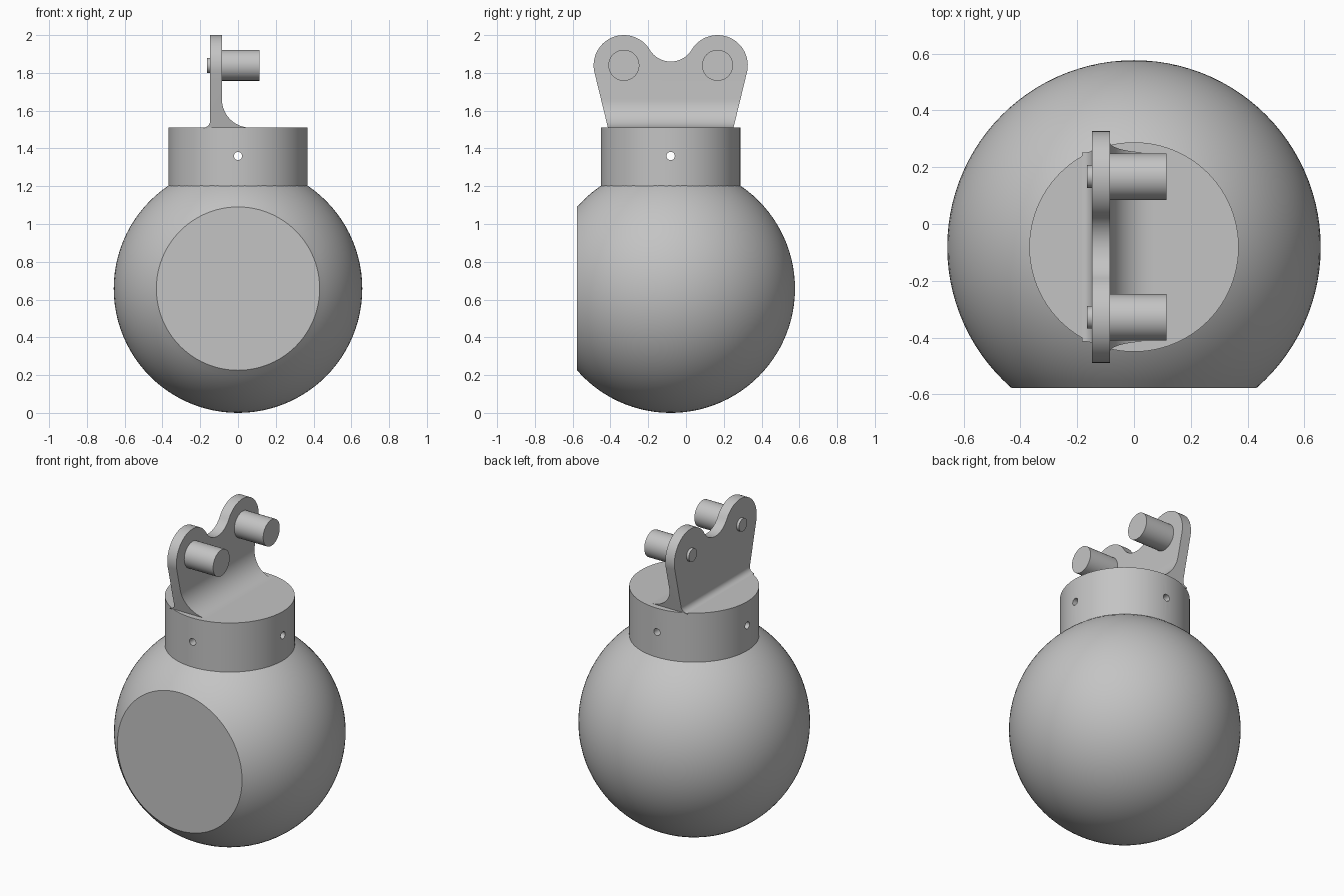
import bpy, bmesh
from math import sin, cos, radians, sqrt, acos, tau
from mathutils import Matrix, Vector

if "Cube" in bpy.data.objects:
    bpy.data.objects.remove(bpy.data.objects["Cube"])

grey = bpy.data.materials.new("plain grey")
grey.use_nodes = True
grey.diffuse_color = (0.55, 0.55, 0.55, 1)
grey.node_tree.nodes["Principled BSDF"].inputs["Base Color"].default_value = grey.diffuse_color

CY = -0.081          # shared centre line in y
R = 0.658            # globe radius
AXES = {"X": Matrix.Rotation(radians(90), 4, "Y"),
        "Y": Matrix.Rotation(radians(-90), 4, "X"),
        "Z": Matrix.Identity(4)}


def finish(name, bm):
    bmesh.ops.recalc_face_normals(bm, faces=bm.faces)
    mesh = bpy.data.meshes.new(name)
    bm.to_mesh(mesh)
    bm.free()
    mesh.materials.append(grey)
    ob = bpy.data.objects.new(name, mesh)
    bpy.context.collection.objects.link(ob)
    return ob


def lathe(name, profile, axis, centre, steps=64):
    """Revolve (radius, height) points about an axis through centre."""
    bm = bmesh.new()
    verts = [bm.verts.new((r, 0, h)) for r, h in profile]
    edges = [bm.edges.new(pair) for pair in zip(verts, verts[1:])]
    bmesh.ops.spin(bm, geom=verts + edges, cent=(0, 0, 0), axis=(0, 0, 1),
                   angle=tau, steps=steps)
    bmesh.ops.remove_doubles(bm, verts=bm.verts, dist=1e-5)
    bm.transform(Matrix.Translation(centre) @ AXES[axis])
    return finish(name, bm)


def rod(name, radius, start, end, axis, centre, steps=48):
    return lathe(name, [(0, start), (radius, start), (radius, end), (0, end)],
                 axis, centre, steps)


def prism(name, points, direction):
    """Extrude a closed outline of 3D points along direction."""
    bm = bmesh.new()
    face = bm.faces.new([bm.verts.new(p) for p in points])
    out = bmesh.ops.extrude_face_region(bm, geom=[face])["geom"]
    bmesh.ops.translate(bm, vec=Vector(direction),
                        verts=[v for v in out if isinstance(v, bmesh.types.BMVert)])
    return finish(name, bm)


def arc(cx, cz, r, a0, a1, n=16):
    steps = [radians(a0 + (a1 - a0) * i / n) for i in range(n + 1)]
    return [(cx + r * cos(a), cz + r * sin(a)) for a in steps]


def boolean(ob, tool, operation):
    mod = ob.modifiers.new(operation.lower(), "BOOLEAN")
    mod.operation, mod.object, mod.solver = operation, tool, "EXACT"
    tool.hide_render = True
    tool.hide_set(True)


def apply_modifiers(ob, tools):
    graph = bpy.context.evaluated_depsgraph_get()
    mesh = bpy.data.meshes.new_from_object(ob.evaluated_get(graph))
    ob.modifiers.clear()
    ob.data = mesh
    for tool in tools:
        bpy.data.objects.remove(tool)


# Globe with a flat round front
cut = -0.496
start = acos(cut / R)
n = 40
curve = [(R * sin(start * (1 - i / n)), R * cos(start * (1 - i / n))) for i in range(n)]
globe = lathe("globe", [(0, cut)] + curve + [(0, R)], "Y", (0, CY, R), 96)

# Collar, drilled through along both horizontal axes
collar = rod("collar", 0.369, 1.1, 1.51, "Z", (0, CY, 0), 96)
drills = [rod("drill_" + a, 0.022, -0.6, 0.6, a, (0, CY, 1.36), 20) for a in "XY"]
for drill in drills:
    boolean(collar, drill, "DIFFERENCE")
apply_modifiers(collar, drills)

# Bracket: filleted section along y, trimmed to a two-lobed outline
BASE = 1.505
section = ([(-0.148, 2.1)] + arc(-0.183, 1.545, 0.035, 0, -90, 8)
           + [(-0.183, BASE), (0.065, BASE)]
           + arc(0.065, 1.66, 0.15, -90, -180) + [(-0.085, 2.1)])
bracket = prism("bracket", [(x, CY - 0.5, z) for x, z in section], (0, 1, 0))

half = arc(0, 1.99, 0.13, -90, -149, 12)[:-1]
half = [(-y, z) for y, z in half] + arc(0.248, 1.84, 0.16, 149, -14, 32) + [(0.33, 1.5)]
outline = half + [(-y, z) for y, z in reversed(half[1:])]
trim = prism("outline_trim", [(-0.4, CY + y, z) for y, z in outline], (0.8, 0, 0))
boolean(bracket, trim, "INTERSECT")
apply_modifiers(bracket, [trim])

# Pins through the lobes, with small heads behind
parts = [globe, collar, bracket]
for side, y in (("front", -0.248), ("back", 0.248)):
    centre = (0, CY + y, 1.84)
    parts.append(rod(side + "_pin", 0.082, -0.09, 0.115, "X", centre))
    parts.append(rod(side + "_pin_head", 0.04, -0.165, -0.14, "X", centre, 32))

# Smooth curved surfaces, keep hard edges
bpy.ops.object.select_all(action="DESELECT")
for ob in parts:
    ob.select_set(True)
bpy.context.view_layer.objects.active = globe
bpy.ops.object.shade_smooth_by_angle(angle=radians(30))
